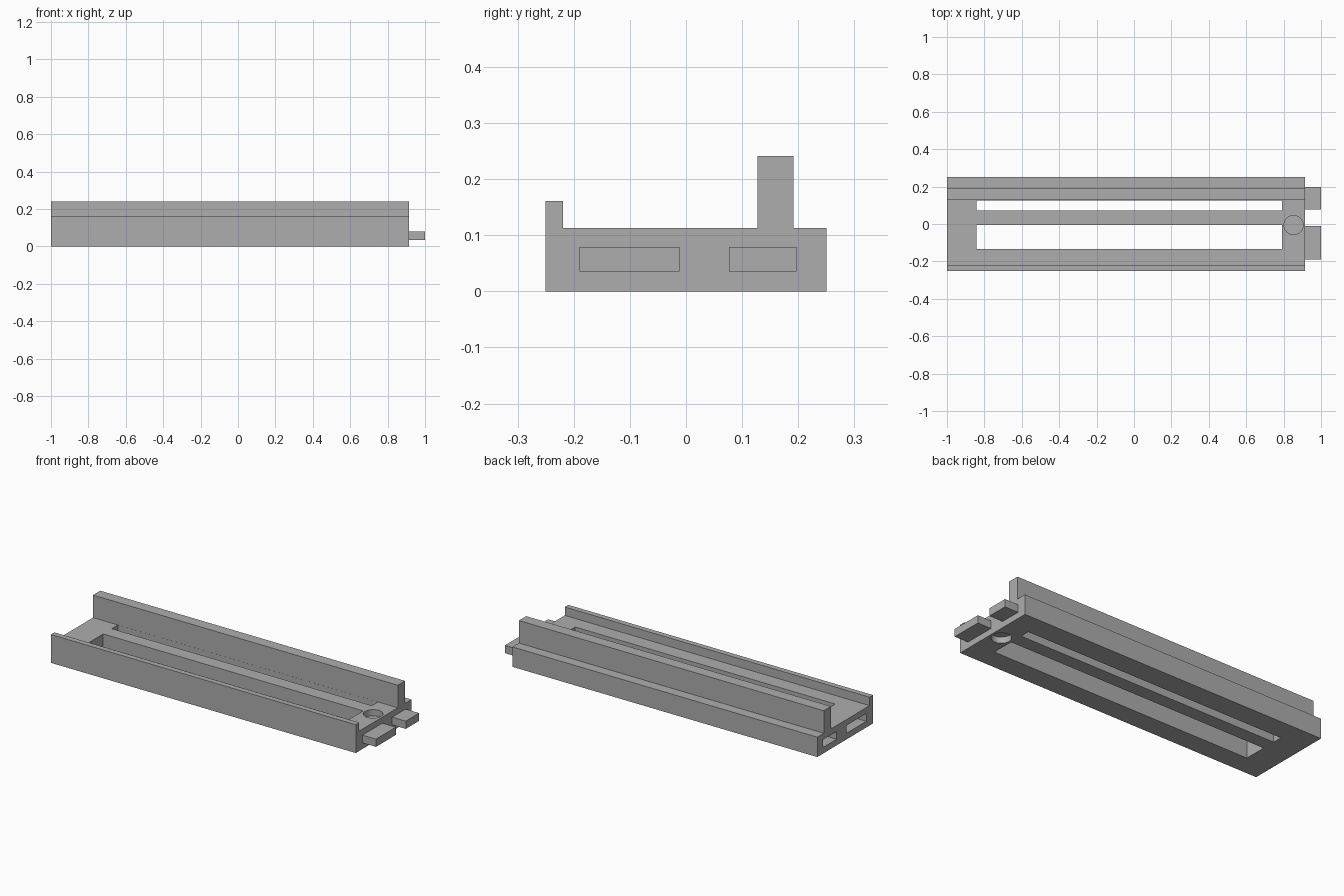
import bpy
import bmesh
from mathutils import Matrix, Vector

cube = bpy.data.objects.get("Cube")
if cube:
    bpy.data.objects.remove(cube, do_unlink=True)

grey = bpy.data.materials.new("plain grey")
grey.use_nodes = True
COLOUR = (0.42, 0.42, 0.42, 1)
grey.diffuse_color = COLOUR
grey.node_tree.nodes["Principled BSDF"].inputs["Base Color"].default_value = COLOUR

LEFT_END, BODY_END, TAB_END = -1.0, 0.915, 1.0
DECK = 0.113
TAB_Z = (0.035, 0.079)
TAB_ROWS = {"front": (-0.19, -0.012), "back": (0.077, 0.197)}


def finish(name, bm):
    bmesh.ops.recalc_face_normals(bm, faces=bm.faces[:])
    mesh = bpy.data.meshes.new(name)
    bm.to_mesh(mesh)
    bm.free()
    mesh.materials.append(grey)
    obj = bpy.data.objects.new(name, mesh)
    bpy.context.collection.objects.link(obj)
    return obj


def box(name, xs, ys, zs):
    lo, hi = (Vector(p) for p in zip(xs, ys, zs))
    bm = bmesh.new()
    bmesh.ops.create_cube(bm, size=1, matrix=Matrix.Translation((lo + hi) / 2)
                          @ Matrix.Diagonal((hi - lo).to_4d()))
    return finish(name, bm)


def cylinder(name, x, y, radius, zs):
    bm = bmesh.new()
    bmesh.ops.create_cone(bm, cap_ends=True, segments=48, radius1=radius, radius2=radius,
                          depth=zs[1] - zs[0],
                          matrix=Matrix.Translation((x, y, sum(zs) / 2)))
    return finish(name, bm)


def cut(target, cutter):
    cutter.hide_render = True
    cutter.hide_set(True)
    cutter.display_type = 'WIRE'
    mod = target.modifiers.new(cutter.name, 'BOOLEAN')
    mod.operation = 'DIFFERENCE'
    mod.solver = 'EXACT'
    mod.object = cutter
    bpy.context.view_layer.objects.active = target
    bpy.ops.object.modifier_apply(modifier=mod.name)
    bpy.data.objects.remove(cutter, do_unlink=True)


# Track body: one cross-section with a low front lip and a tall back rail
profile = [(-0.25, 0), (0.25, 0), (0.25, DECK), (0.192, DECK), (0.192, 0.241),
           (0.127, 0.241), (0.127, DECK), (-0.219, DECK), (-0.219, 0.161), (-0.25, 0.161)]
bm = bmesh.new()
face = bm.faces.new([bm.verts.new((LEFT_END, y, z)) for y, z in profile])
swept = bmesh.ops.extrude_face_region(bm, geom=[face])["geom"]
bmesh.ops.translate(bm, vec=(BODY_END - LEFT_END, 0, 0),
                    verts=[v for v in swept if isinstance(v, bmesh.types.BMVert)])
body = finish("track_body", bm)

# Long slots through the deck
for ys in ((-0.134, -0.006), (0.072, 0.1265)):
    cut(body, box("slot_cutter", (-0.843, 0.79), ys, (-0.05, DECK + 0.05)))

# Shallow round recesses above and below at the tab end
for zs in ((-0.05, 0.035), (DECK - 0.035, DECK + 0.05)):
    cut(body, cylinder("recess_cutter", 0.853, -0.006, 0.051, zs))

# Joining tabs on one end, matching sockets in the other
for side, ys in TAB_ROWS.items():
    cut(body, box("socket_cutter", (LEFT_END - 0.05, LEFT_END + 0.09), ys, TAB_Z))
    box(side + "_joining_tab", (BODY_END, TAB_END), ys, TAB_Z)
